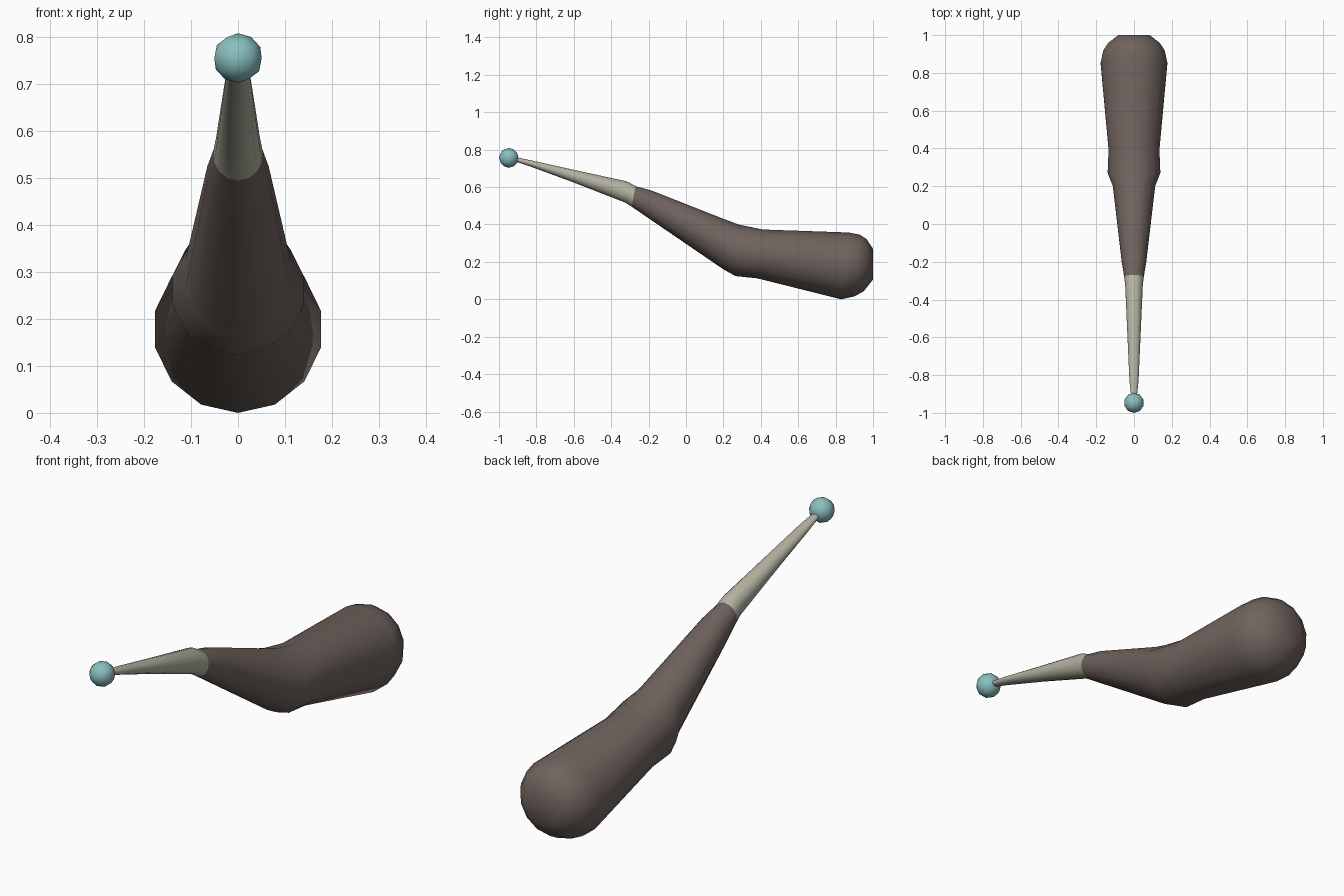
import bpy, bmesh, math
from mathutils import Vector

if "Cube" in bpy.data.objects:
    bpy.data.objects.remove(bpy.data.objects["Cube"])

SIDES = 14


def material(name, rgb):
    m = bpy.data.materials.new(name)
    m.diffuse_color = (*rgb, 1)
    m.use_nodes = True
    m.node_tree.nodes["Principled BSDF"].inputs["Base Color"].default_value = m.diffuse_color
    return m


def smooth(obj):
    bpy.ops.object.select_all(action='DESELECT')
    obj.select_set(True)
    bpy.context.view_layer.objects.active = obj
    bpy.ops.object.shade_smooth_by_angle(angle=math.radians(60))


def loft(name, rings, mat, cap_start=False, cap_end=False):
    """Each ring: top y, top z, bottom y, bottom z, half width."""
    bm = bmesh.new()
    loops = []
    for ty, tz, by, bz, w in rings:
        top, bot = Vector((0, ty, tz)), Vector((0, by, bz))
        mid, half = (top + bot) / 2, (top - bot) / 2
        angles = [2 * math.pi * i / SIDES for i in range(SIDES)]
        loops.append([bm.verts.new(mid + half * math.cos(a) + Vector((w * math.sin(a), 0, 0)))
                      for a in angles])
    for a, b in zip(loops, loops[1:]):
        for i in range(SIDES):
            j = (i + 1) % SIDES
            bm.faces.new((a[i], a[j], b[j], b[i]))
    if cap_start:
        bm.faces.new(loops[0])
    if cap_end:
        bm.faces.new(loops[-1])
    bmesh.ops.recalc_face_normals(bm, faces=bm.faces)
    me = bpy.data.meshes.new(name)
    bm.to_mesh(me)
    bm.free()
    me.materials.append(mat)
    obj = bpy.data.objects.new(name, me)
    bpy.context.collection.objects.link(obj)
    smooth(obj)


brown = material("dark_brown", (0.16, 0.125, 0.112))
pale = material("pale_bone", (0.46, 0.45, 0.36))
teal = material("teal", (0.25, 0.52, 0.52))

# Thick rounded base, bent at the knee and tapering forward
joint = (-0.27, 0.605, -0.29, 0.495, 0.053)
loft("tapered_body", [
    (1.00, 0.270, 1.00, 0.105, 0.085),
    (0.965, 0.322, 0.95, 0.043, 0.14),
    (0.93, 0.345, 0.90, 0.015, 0.167),
    (0.87, 0.357, 0.83, 0.000, 0.181),
    (0.41, 0.373, 0.38, 0.112, 0.138),
    (0.28, 0.400, 0.265, 0.124, 0.143),
    (0.20, 0.430, 0.20, 0.160, 0.115),
    (-0.18, 0.580, -0.21, 0.440, 0.067),
    joint,
], brown, cap_start=True)

# Slim pale tip section
loft("slim_stalk", [
    joint,
    (-0.315, 0.630, -0.325, 0.517, 0.048),
    (-0.60, 0.692, -0.61, 0.628, 0.035),
    (-0.82, 0.741, -0.83, 0.709, 0.025),
    (-0.93, 0.764, -0.93, 0.742, 0.014),
], pale, cap_end=True)

# Ball on the tip
bpy.ops.mesh.primitive_ico_sphere_add(subdivisions=2, radius=0.053, location=(0, -0.947, 0.756))
ball = bpy.context.object
ball.name = "tip_ball"
ball.data.materials.append(teal)
smooth(ball)
